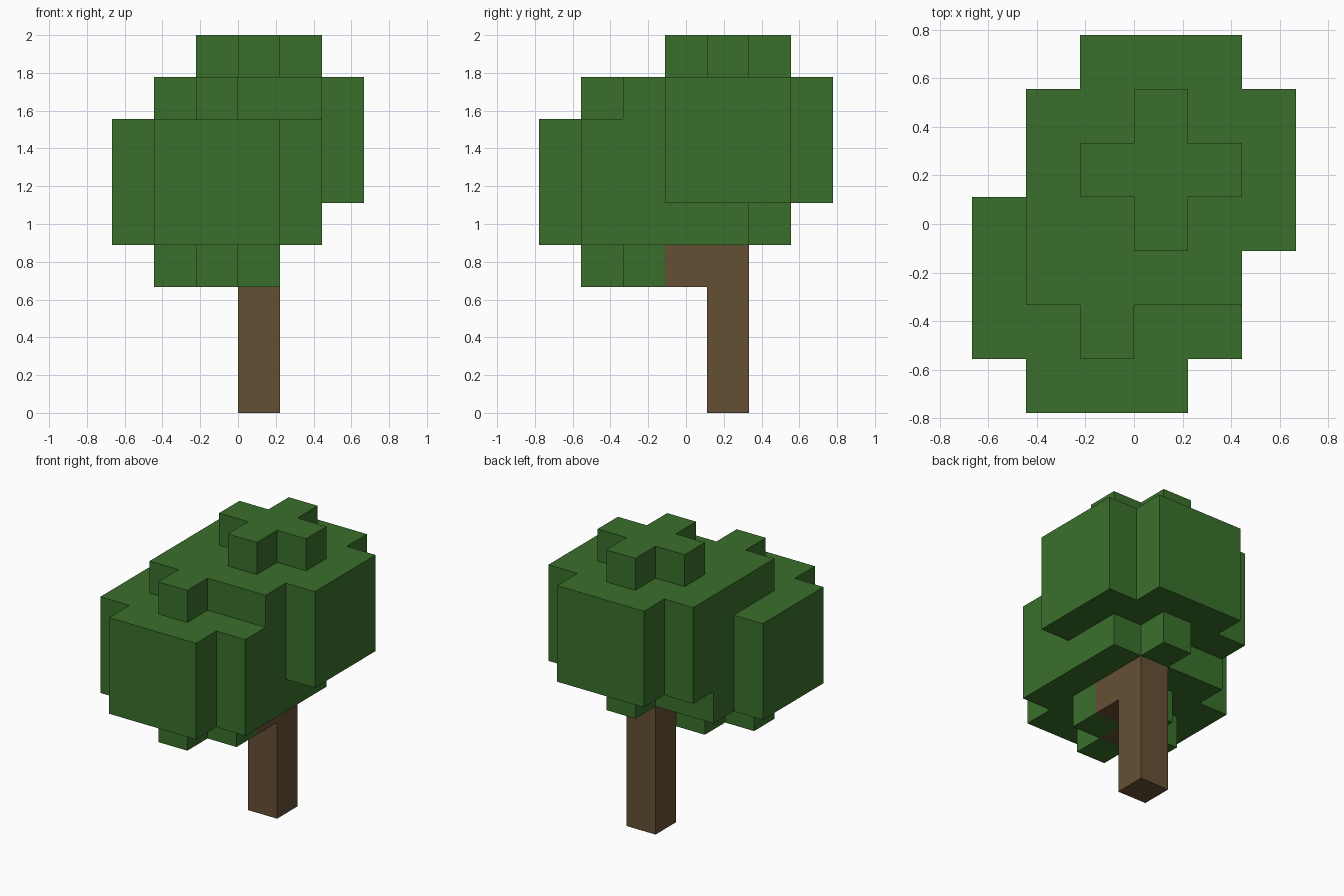
import bpy
import bmesh
from mathutils import Vector

default = bpy.data.objects.get("Cube")
if default:
    bpy.data.objects.remove(default, do_unlink=True)

UNIT = 2 / 9                    # edge of one block
ORIGIN = Vector((-3, -3.5, 0))  # grid corner, in blocks


def make_material(name, rgb):
    mat = bpy.data.materials.new(name)
    mat.use_nodes = True
    colour = (*rgb, 1)
    mat.diffuse_color = colour
    mat.node_tree.nodes["Principled BSDF"].inputs["Base Color"].default_value = colour
    return mat


def box(x, y, z):
    """All block cells within the half-open ranges."""
    return {(i, j, k) for i in range(*x) for j in range(*y) for k in range(*z)}


def leaf_cluster(cx, cy, base):
    """Rounded cluster: wide body without corners, a plus above and below."""
    cells = set()
    for i in range(-2, 3):
        for j in range(-2, 3):
            reach = abs(i) + abs(j)
            if reach < 4:
                cells |= {(cx + i, cy + j, base + k) for k in (1, 2, 3)}
            if reach < 2:
                cells |= {(cx + i, cy + j, base + k) for k in (0, 4)}
    return cells


def build_blocks(name, cells, mat):
    """Outer skin of a set of blocks as one flat-shaded mesh."""
    bm = bmesh.new()
    for cell in cells:
        for axis in range(3):
            for side in (-1, 1):
                normal = Vector((0, 0, 0))
                normal[axis] = side
                if tuple(int(c + n) for c, n in zip(cell, normal)) in cells:
                    continue
                u = Vector((0, 0, 0))
                u[(axis + 1) % 3] = 0.5
                v = normal.cross(u)
                mid = Vector(cell) + Vector((0.5, 0.5, 0.5)) + normal * 0.5 + ORIGIN
                corners = (mid - u - v, mid + u - v, mid + u + v, mid - u + v)
                bm.faces.new([bm.verts.new(p * UNIT) for p in corners])
    bmesh.ops.remove_doubles(bm, verts=bm.verts[:], dist=0.001)
    # Merge coplanar block faces into large clean faces
    bmesh.ops.dissolve_limit(bm, angle_limit=0.01, verts=bm.verts[:], edges=bm.edges[:])
    mesh = bpy.data.meshes.new(name)
    bm.to_mesh(mesh)
    bm.free()
    mesh.materials.append(mat)
    obj = bpy.data.objects.new(name, mesh)
    bpy.context.collection.objects.link(obj)
    return obj


bark = make_material("bark brown", (0.130, 0.081, 0.034))
leaf = make_material("leaf green", (0.042, 0.159, 0.025))

# Trunk: upright post, then a branch stepping forward into the lower cluster
wood = box((3, 4), (4, 5), (0, 4)) | {(3, 3, 3), (2, 2, 3)}
build_blocks("trunk", wood, bark)

# Canopy: low front cluster joined with the taller rear one
foliage = leaf_cluster(2, 2, 3) | leaf_cluster(3, 4, 4)
build_blocks("canopy", foliage - wood, leaf)
